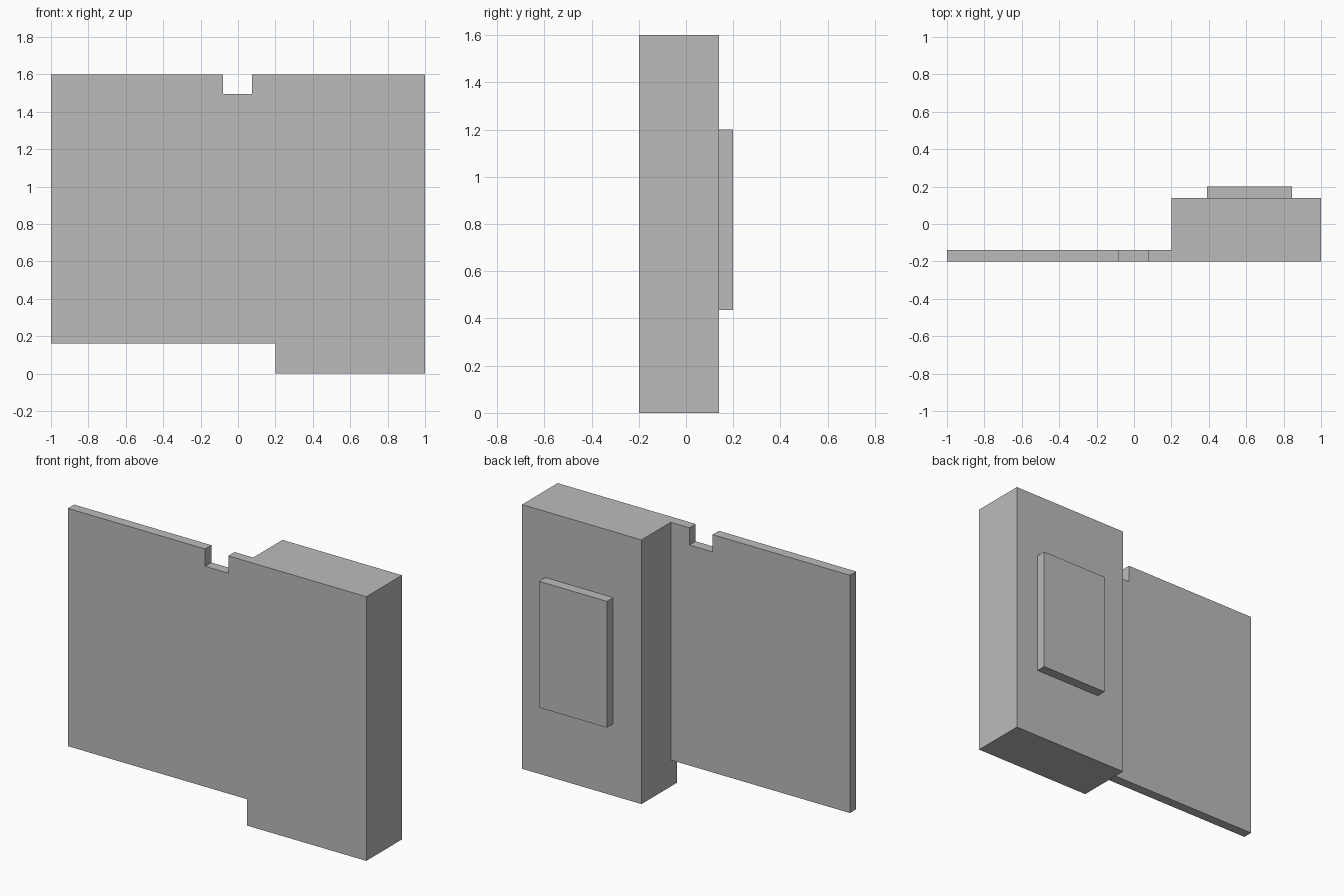
import bpy
import bmesh

default_cube = bpy.data.objects.get("Cube")
if default_cube:
    bpy.data.objects.remove(default_cube, do_unlink=True)

grey = bpy.data.materials.new("plain_grey")
grey.use_nodes = True
colour = (0.5, 0.5, 0.5, 1)
grey.diffuse_color = colour
grey.node_tree.nodes["Principled BSDF"].inputs["Base Color"].default_value = colour


def prism(name, plan, bottom, top):
    """Extrude a plan outline (x, y) from bottom to top."""
    bm = bmesh.new()
    base = bm.faces.new([bm.verts.new((x, y, bottom)) for x, y in plan])
    moved = bmesh.ops.extrude_face_region(bm, geom=[base])["geom"]
    bmesh.ops.translate(bm, vec=(0, 0, top - bottom),
                        verts=[v for v in moved if isinstance(v, bmesh.types.BMVert)])
    bmesh.ops.recalc_face_normals(bm, faces=bm.faces)
    mesh = bpy.data.meshes.new(name)
    bm.to_mesh(mesh)
    bm.free()
    mesh.materials.append(grey)
    obj = bpy.data.objects.new(name, mesh)
    bpy.context.collection.objects.link(obj)
    return obj


def box(name, x0, x1, y0, y1, z0, z1):
    return prism(name, [(x0, y0), (x1, y0), (x1, y1), (x0, y1)], z0, z1)


def cut(target, cutter):
    """Subtract the cutter from the target, then discard it."""
    cutter.hide_render = True
    mod = target.modifiers.new(cutter.name, "BOOLEAN")
    mod.operation = "DIFFERENCE"
    mod.solver = "EXACT"
    mod.object = cutter
    bpy.context.view_layer.objects.active = target
    bpy.ops.object.modifier_apply(modifier=mod.name)
    bpy.data.objects.remove(cutter, do_unlink=True)


# Thin front sheet joined to the thick block in one L-shaped body
front, sheet_back, block_back, step = -0.2, -0.14, 0.14, 0.2
body = prism("body", [(-1, front), (1, front), (1, block_back), (step, block_back),
                      (step, sheet_back), (-1, sheet_back)], 0, 1.6)

# Raised lower edge of the sheet, and the notch in its top edge
cut(body, box("sheet_underside_cutter", -1.1, step, -0.3, sheet_back + 0.5, -0.1, 0.16))
cut(body, box("notch_cutter", -0.08, 0.075, -0.3, 0, 1.495, 1.7))

# Raised panel on the back of the block
box("back_panel", 0.39, 0.845, block_back, 0.2, 0.435, 1.2)
